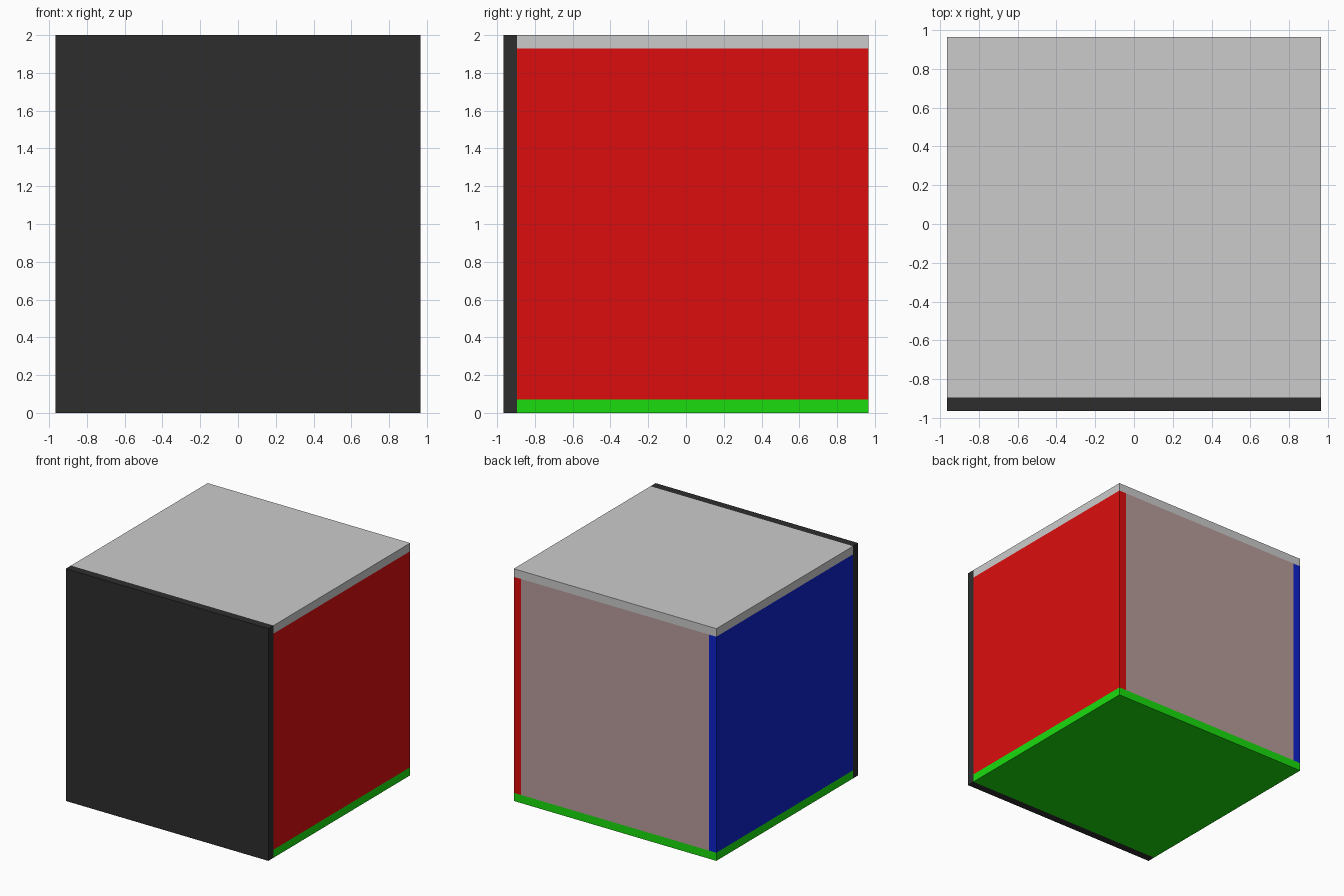
import bpy

if "Cube" in bpy.data.objects:
    bpy.data.objects.remove(bpy.data.objects["Cube"])

H = 0.965   # half width of the box
T = 0.07    # panel thickness
Z = 2.0     # height


def panel(name, x, y, z, color=None):
    """Box spanning the (min, max) ranges, with an optional colour."""
    bpy.ops.mesh.primitive_cube_add(size=1)
    ob = bpy.context.object
    ob.name = name
    for v in ob.data.vertices:
        v.co = [r[0] if c < 0 else r[1] for c, r in zip(v.co, (x, y, z))]
    if color:
        mat = bpy.data.materials.new(name + "_colour")
        mat.diffuse_color = (*color, 1)
        mat.use_nodes = True
        mat.node_tree.nodes["Principled BSDF"].inputs["Base Color"].default_value = mat.diffuse_color
        ob.data.materials.append(mat)
    return ob


full, depth = (-H, H), (-H + T, H)
inner_z = (T, Z - T)

# Full-size front, then floor and ceiling behind it
panel("front_wall", full, (-H, -H + T), (0, Z), (0.027, 0.027, 0.027))
panel("floor", full, depth, (0, T), (0.01, 0.72, 0.004))
panel("ceiling", full, depth, (Z - T, Z))

# Side walls between floor and ceiling
panel("right_wall", (H - T, H), depth, inner_z, (0.72, 0.004, 0.004))
panel("left_wall", (-H, -H + T), depth, inner_z, (0.004, 0.016, 0.6))

# Back wall set flush between the side walls
panel("back_wall", (-H + T, H - T), (H - T, H), inner_z, (0.48, 0.34, 0.33))
